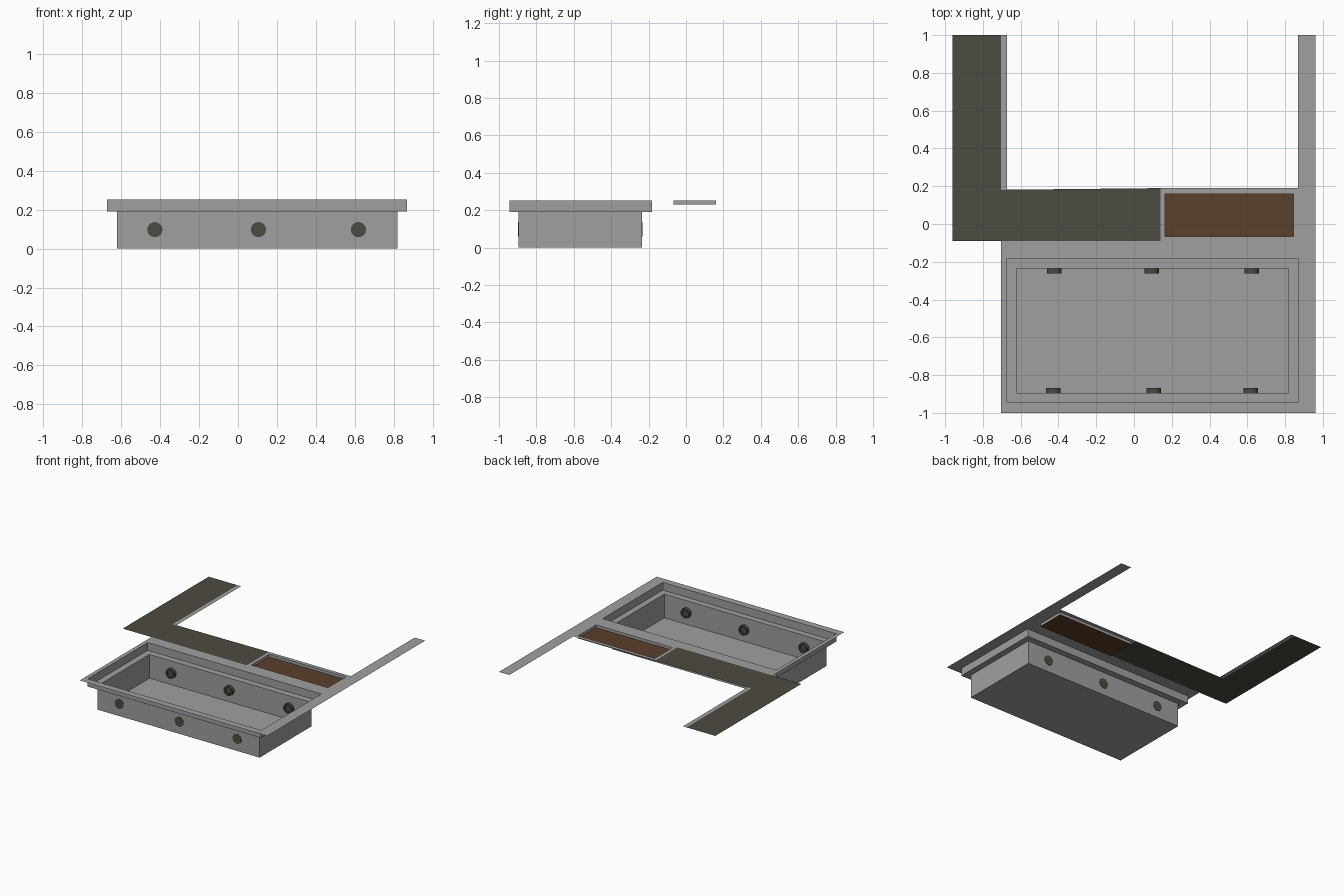
import bpy, bmesh, math

if "Cube" in bpy.data.objects:
    bpy.data.objects.remove(bpy.data.objects["Cube"])

TOP = 0.252


def material(name, rgb):
    m = bpy.data.materials.new(name)
    m.diffuse_color = (*rgb, 1)
    m.use_nodes = True
    m.node_tree.nodes["Principled BSDF"].inputs["Base Color"].default_value = m.diffuse_color
    return m


GREY = material("grey_concrete", (0.35, 0.35, 0.35))
DARK = material("dark_olive_paving", (0.073, 0.070, 0.053))
BROWN = material("brown_soil", (0.105, 0.050, 0.025))


def finish(name, bm, mats):
    bmesh.ops.remove_doubles(bm, verts=bm.verts, dist=1e-5)
    me = bpy.data.meshes.new(name)
    bm.to_mesh(me)
    bm.free()
    for m in mats:
        me.materials.append(m)
    ob = bpy.data.objects.new(name, me)
    bpy.context.collection.objects.link(ob)
    return ob


def ring(bm, rect, z):
    x0, y0, x1, y1 = rect
    return [bm.verts.new((x, y, z)) for x, y in ((x0, y0), (x1, y0), (x1, y1), (x0, y1))]


def basin(name, levels, mats, floor_index):
    # Stepped rectangular shell: rings from the top down, closed by a floor
    bm = bmesh.new()
    rings = [ring(bm, r, z) for r, z in levels]
    for a, b in zip(rings, rings[1:]):
        for i in range(4):
            j = (i + 1) % 4
            bm.faces.new((a[i], a[j], b[j], b[i]))
    bm.faces.new(rings[-1]).material_index = floor_index
    return finish(name, bm, mats)


def sheet(name, polys, mat):
    bm = bmesh.new()
    for p in polys:
        bm.faces.new([bm.verts.new((x, y, TOP)) for x, y in p])
    return finish(name, bm, [mat])


def rect(x0, y0, x1, y1):
    return [(x0, y0), (x1, y0), (x1, y1), (x0, y1)]


# Pool shell with a ledge, and the flat rim around it
upper = (-0.673, -0.945, 0.868, -0.183)
lower = (-0.622, -0.895, 0.819, -0.235)
deck = (-0.705, -1.0, 0.96, -0.09)
basin("pool_shell", [(deck, TOP), (upper, TOP), (upper, 0.19),
                     (lower, 0.19), (lower, 0.0)], [GREY], 0)

# Planter: deck around it, sunken walls and soil floor
bed = (0.165, -0.067, 0.845, 0.16)
basin("planter", [((0.14, -0.09, 0.96, 0.19), TOP), (bed, TOP), (bed, 0.23)],
      [GREY, BROWN], 1)

# Narrow kerb strips running to the back
sheet("right_kerb", [rect(0.868, 0.19, 0.96, 1.0)], GREY)
sheet("left_kerb", [rect(-0.705, 0.181, -0.673, 1.0)], GREY)

# L-shaped dark path
sheet("dark_path", [
    [(-0.96, -0.09), (-0.705, -0.09), (-0.705, 1.0), (-0.96, 1.0)],
    [(-0.705, -0.09), (0.14, -0.09), (0.14, 0.19), (-0.705, 0.181)],
], DARK)


# Round pool lights: recessed cups set through the long walls
def pool_light(name, x, y, inward):
    profile = [(0.039, -0.003), (0.039, 0.026), (0.028, 0.026), (0.028, 0.014)]
    n = 24
    bm = bmesh.new()
    rings = [[bm.verts.new((x + r * math.cos(2 * math.pi * i / n), y + inward * d,
                            0.097 + r * math.sin(2 * math.pi * i / n)))
              for i in range(n)] for r, d in profile]
    for a, b in zip(rings, rings[1:]):
        for i in range(n):
            j = (i + 1) % n
            bm.faces.new((a[i], a[j], b[j], b[i]))
    bm.faces.new(rings[0])
    bm.faces.new(rings[-1])
    bmesh.ops.recalc_face_normals(bm, faces=bm.faces)
    ob = finish(name, bm, [DARK])
    bpy.ops.object.select_all(action='DESELECT')
    bpy.context.view_layer.objects.active = ob
    ob.select_set(True)
    bpy.ops.object.shade_smooth_by_angle()


for side, y, inward, xs in (("front", -0.895, 1, (-0.427, 0.105, 0.618)),
                            ("back", -0.235, -1, (-0.422, 0.094, 0.623))):
    for i, x in enumerate(xs):
        pool_light(f"{side}_pool_light_{i + 1}", x, y, inward)
